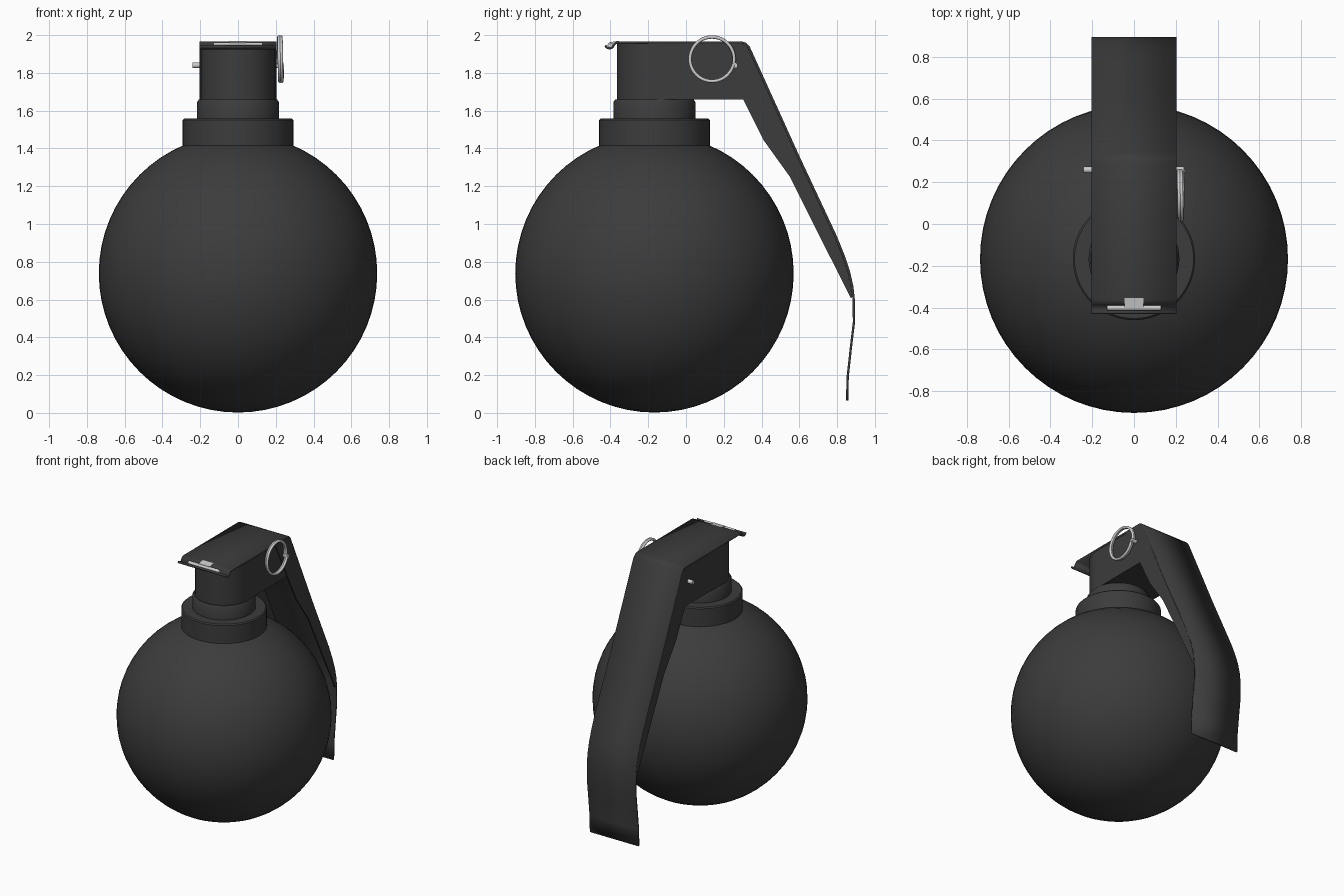
import bpy, bmesh, math
from mathutils import Vector

if "Cube" in bpy.data.objects:
    bpy.data.objects.remove(bpy.data.objects["Cube"])

CY = -0.167  # axis of the round body


def material(name, v):
    m = bpy.data.materials.new(name)
    m.diffuse_color = (v, v, v, 1)
    m.use_nodes = True
    m.node_tree.nodes["Principled BSDF"].inputs["Base Color"].default_value = m.diffuse_color
    return m


DARK = material("dark_paint", 0.045)
STEEL = material("bare_steel", 0.55)


def finish(ob, mat, angle=35):
    ob.data.materials.append(mat)
    bpy.ops.object.select_all(action='DESELECT')
    ob.select_set(True)
    bpy.context.view_layer.objects.active = ob
    if ob.type == 'MESH':
        bpy.ops.object.shade_smooth_by_angle(angle=math.radians(angle))
    return ob


def from_bmesh(name, bm, mat):
    bmesh.ops.recalc_face_normals(bm, faces=bm.faces)
    me = bpy.data.meshes.new(name)
    bm.to_mesh(me)
    bm.free()
    ob = bpy.data.objects.new(name, me)
    bpy.context.collection.objects.link(ob)
    return finish(ob, mat)


def lathe(name, profile, mat, steps=64):
    bm = bmesh.new()
    vs = [bm.verts.new((r, CY, z)) for r, z in profile]
    es = [bm.edges.new(p) for p in zip(vs, vs[1:])]
    bmesh.ops.spin(bm, geom=vs + es, cent=(0, CY, 0), axis=(0, 0, 1),
                   angle=2 * math.tau / 2, steps=steps)
    bmesh.ops.remove_doubles(bm, verts=bm.verts, dist=1e-5)
    return from_bmesh(name, bm, mat)


def extrude_face(name, pts, depth, mat):
    bm = bmesh.new()
    f = bm.faces.new([bm.verts.new(p) for p in pts])
    r = bmesh.ops.extrude_face_region(bm, geom=[f])
    bmesh.ops.translate(bm, vec=Vector(depth),
                        verts=[v for v in r['geom'] if isinstance(v, bmesh.types.BMVert)])
    return from_bmesh(name, bm, mat)


def rod(name, x0, x1, y, z, r, mat):
    bpy.ops.mesh.primitive_cylinder_add(vertices=16, radius=r, depth=x1 - x0,
                                        location=((x0 + x1) / 2, y, z),
                                        rotation=(0, math.pi / 2, 0))
    ob = bpy.context.object
    ob.name = name
    return finish(ob, mat)


# round body
bpy.ops.mesh.primitive_uv_sphere_add(segments=64, ring_count=32, radius=0.737,
                                     location=(0, CY, 0.739))
body = bpy.context.object
body.name = "round_body"
finish(body, DARK)

# stepped neck
lathe("neck_collar", [(0, 1.36), (0.293, 1.36), (0.293, 1.55), (0.285, 1.558), (0, 1.558)], DARK)
lathe("neck_ring", [(0, 1.54), (0.217, 1.54), (0.217, 1.645), (0.207, 1.66), (0, 1.66)], DARK)

# head block, rounded at the front
arc = [(0.198 * math.cos(a), CY + 0.198 * math.sin(a), 1.66)
       for a in (math.pi + math.pi * i / 24 for i in range(25))]
extrude_face("head_block", arc + [(0.198, 0.31, 1.66), (-0.198, 0.31, 1.66)], (0, 0, 0.295), DARK)

# lever strip, curled at the front and bent down the back
path = [(-0.427, 1.945), (-0.42, 1.935), (-0.404, 1.929), (-0.389, 1.935), (-0.382, 1.948),
        (-0.374, 1.957), (-0.36, 1.961), (0.295, 1.961), (0.315, 1.954), (0.333, 1.935),
        (0.595, 1.357), (0.793, 0.934), (0.835, 0.83), (0.862, 0.75), (0.88, 0.67),
        (0.888, 0.6), (0.889, 0.48), (0.873, 0.346), (0.856, 0.19), (0.853, 0.065)]
W = 0.203
bm = bmesh.new()
rows = [[bm.verts.new((s * W, y, z)) for s in (-1, 1)] for y, z in path]
for a, b in zip(rows, rows[1:]):
    bm.faces.new((a[0], a[1], b[1], b[0]))
lever = from_bmesh("lever_strip", bm, DARK)
sol = lever.modifiers.new("thickness", 'SOLIDIFY')
sol.thickness, sol.offset = 0.012, 0

# folded side flanges of the lever
outline = [(0.153, 1.957)] + path[7:15] + [(0.885, 0.62), (0.873, 0.606),
                                           (0.55, 1.25), (0.41, 1.445)]
for side, name in ((1, "lever_flange_right"), (-1, "lever_flange_left")):
    extrude_face(name, [(side * W, y, z) for y, z in outline], (-side * 0.01, 0, 0), DARK)

# hinge pin with its tab in the curl
rod("hinge_pin", -0.13, 0.13, -0.402, 1.947, 0.013, STEEL)
tab = [(-0.046, -0.405, 1.95), (-0.046, -0.355, 1.958), (0.046, -0.355, 1.958), (0.046, -0.405, 1.95)]
extrude_face("hinge_tab", tab, (0, 0, 0.012), STEEL)

# cross pin through the head
rod("cross_pin", -0.242, 0.24, 0.259, 1.84, 0.015, STEEL)

# double-coil split ring
cu = bpy.data.curves.new("pull_ring", 'CURVE')
cu.dimensions = '3D'
cu.bevel_depth, cu.bevel_resolution, cu.use_fill_caps = 0.009, 3, True
sp = cu.splines.new('POLY')
N = 96
sp.points.add(N)
for i, p in enumerate(sp.points):
    a = -0.25 + 2 * math.tau * i / N
    p.co = (0.213 + 0.022 * i / N, 0.138 + 0.117 * math.cos(a), 1.873 + 0.117 * math.sin(a), 1)
ring = bpy.data.objects.new("pull_ring", cu)
bpy.context.collection.objects.link(ring)
finish(ring, STEEL)
